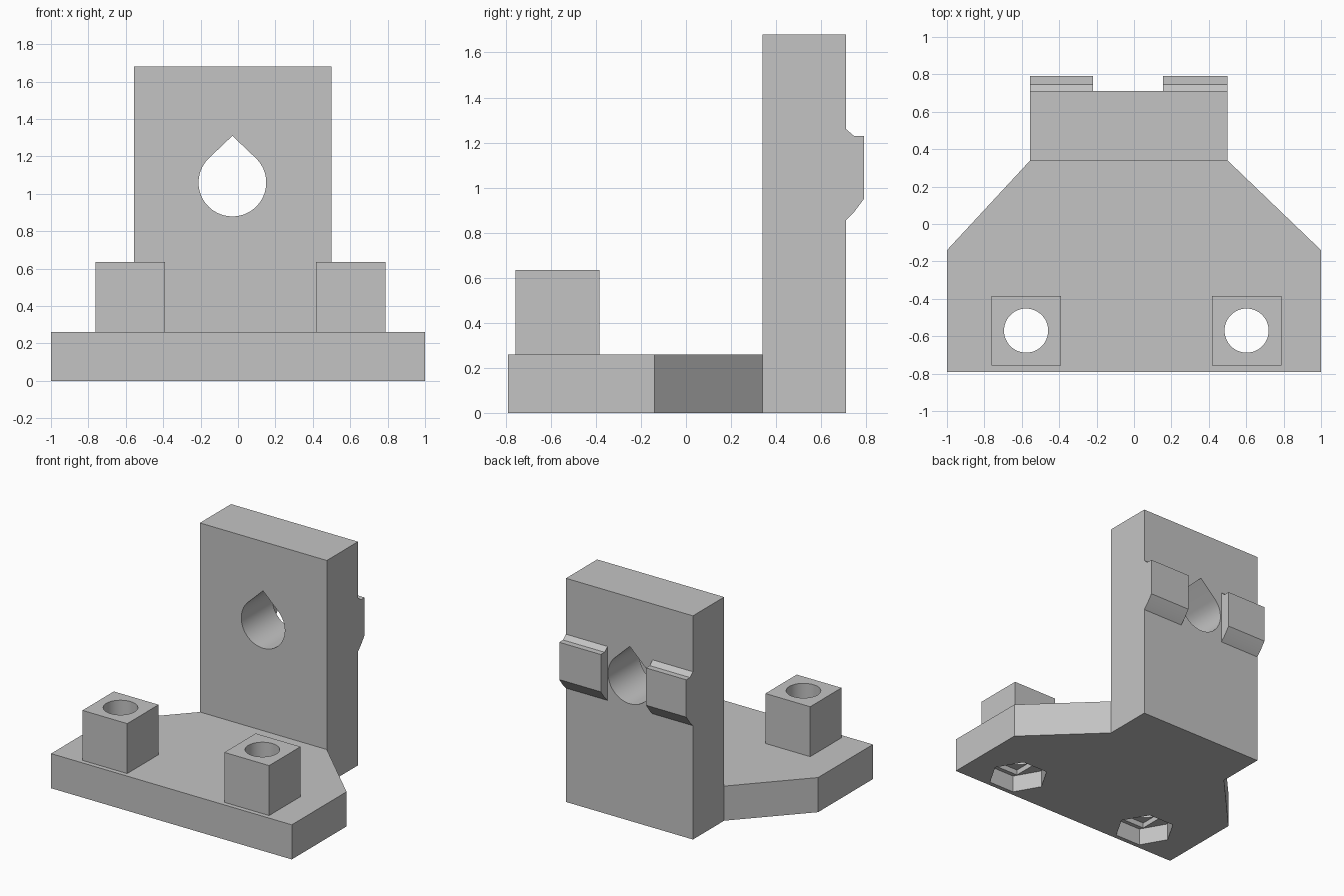
import bpy, bmesh, math
from mathutils import Vector

cube = bpy.data.objects.get("Cube")
if cube:
    bpy.data.objects.remove(cube, do_unlink=True)

grey = bpy.data.materials.new("plain_grey")
grey.use_nodes = True
colour = (0.55, 0.55, 0.55, 1)
grey.diffuse_color = colour
grey.node_tree.nodes["Principled BSDF"].inputs["Base Color"].default_value = colour


def prism(name, points, offset):
    """Extrude a closed outline of 3D points along offset."""
    bm = bmesh.new()
    face = bm.faces.new([bm.verts.new(p) for p in points])
    new = bmesh.ops.extrude_face_region(bm, geom=[face])["geom"]
    verts = [v for v in new if isinstance(v, bmesh.types.BMVert)]
    bmesh.ops.translate(bm, verts=verts, vec=Vector(offset))
    bmesh.ops.recalc_face_normals(bm, faces=bm.faces[:])
    mesh = bpy.data.meshes.new(name)
    bm.to_mesh(mesh)
    bm.free()
    obj = bpy.data.objects.new(name, mesh)
    bpy.context.collection.objects.link(obj)
    mesh.materials.append(grey)
    return obj


def box(name, x0, x1, y0, y1, z0, z1):
    outline = [(x0, y0, z0), (x1, y0, z0), (x1, y1, z0), (x0, y1, z0)]
    return prism(name, outline, (0, 0, z1 - z0))


def ring(cx, cy, radius, sides, start=0, sweep=math.tau):
    angles = [start + sweep * i / sides for i in range(sides)]
    return [(cx + radius * math.cos(a), cy + radius * math.sin(a)) for a in angles]


def combine(target, tool, operation):
    """Apply a boolean and remove the tool object."""
    tool.hide_render = True
    mod = target.modifiers.new(operation.lower(), "BOOLEAN")
    mod.operation = operation
    mod.solver = "EXACT"
    mod.object = tool
    bpy.context.view_layer.objects.active = target
    bpy.ops.object.modifier_apply(modifier=mod.name)
    bpy.data.objects.remove(tool, do_unlink=True)


LEFT, RIGHT = 0.5, -0.555      # sides of the upright plate
FRONT, BACK = 0.34, 0.71       # faces of the upright plate
BASE_TOP, BOSS_TOP = 0.26, 0.635
BOSS_Y = -0.57

# Base with tapered shoulders, its tail buried in the upright
outline = [(-1, -0.79), (1, -0.79), (1, -0.14), (LEFT, FRONT), (0.4, 0.5),
           (-0.45, 0.5), (RIGHT, FRONT), (-1, -0.14)]
bracket = prism("mounting_bracket", [(x, y, 0) for x, y in outline], (0, 0, BASE_TOP))

# Upright plate
combine(bracket, box("upright_plate", RIGHT, LEFT, FRONT, BACK, 0, 1.68), "UNION")

# Two catches on the back
catch = [(0.6, 1.26), (BACK, 1.26), (0.745, 1.23), (0.79, 1.23), (0.79, 0.95),
         (0.745, 0.89), (BACK, 0.855), (0.6, 0.855)]
for x0, x1 in ((RIGHT, -0.22), (0.155, LEFT)):
    combine(bracket, prism("catch", [(x0, y, z) for y, z in catch], (x1 - x0, 0, 0)), "UNION")

# Square bosses with screw holes and stepped nut pockets underneath
for x in (-0.577, 0.602):
    combine(bracket, box("boss", x - 0.186, x + 0.186, BOSS_Y - 0.186, BOSS_Y + 0.186,
                         0.15, BOSS_TOP), "UNION")
    hole = ring(x, BOSS_Y, 0.118, 48)
    hexagon = ring(x, BOSS_Y, 0.215, 6)
    slot = [p for p in ring(x, BOSS_Y, 0.22, 4, math.pi / 4)]
    slot = [(x + math.copysign(0.118, px - x), py) for px, py in slot]
    for points, bottom, top in ((hole, -0.1, 0.8), (hexagon, -0.1, 0.13), (slot, 0.1, 0.17)):
        combine(bracket, prism("cutter", [(a, b, bottom) for a, b in points],
                               (0, 0, top - bottom)), "DIFFERENCE")

# Teardrop hole through the upright
drop = ring(-0.03, 1.06, 0.181, 48, math.radians(135), math.radians(276))
drop.append((-0.03, 1.31))
combine(bracket, prism("cutter", [(x, 0.2, z) for x, z in drop], (0, 0.8, 0)), "DIFFERENCE")

# Flat faces with smooth hole walls
bpy.ops.object.select_all(action="DESELECT")
bracket.select_set(True)
bpy.context.view_layer.objects.active = bracket
bpy.ops.object.shade_smooth_by_angle(angle=math.radians(20))
